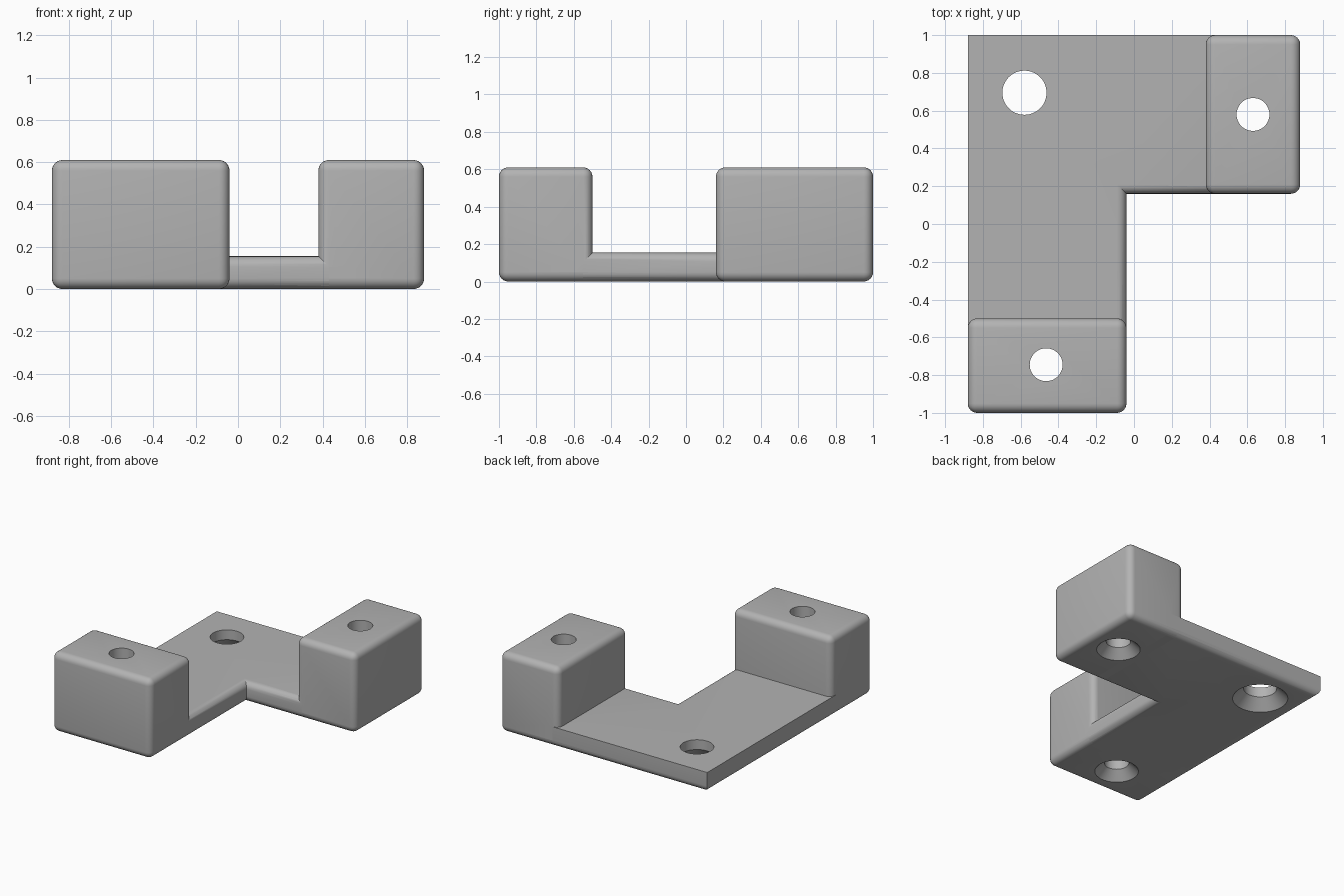
import bpy
import bmesh
from math import radians
from mathutils import Matrix, Vector

cube = bpy.data.objects.get("Cube")
if cube:
    bpy.data.objects.remove(cube, do_unlink=True)

RADIUS = 0.05      # edge rounding
SEGMENTS = 6
BLOCK_TOP = 0.61
PLATE_TOP = 0.155

grey = bpy.data.materials.new("plain grey")
grey.use_nodes = True
grey.diffuse_color = (0.45, 0.45, 0.45, 1)
grey.node_tree.nodes["Principled BSDF"].inputs["Base Color"].default_value = grey.diffuse_color


def make_object(name, bm):
    bmesh.ops.recalc_face_normals(bm, faces=bm.faces)
    mesh = bpy.data.meshes.new(name)
    bm.to_mesh(mesh)
    bm.free()
    mesh.materials.append(grey)
    obj = bpy.data.objects.new(name, mesh)
    bpy.context.collection.objects.link(obj)
    return obj


def round_edges(bm, edges):
    bmesh.ops.bevel(bm, geom=edges, offset=RADIUS, offset_type='OFFSET',
                    segments=SEGMENTS, profile=0.5, affect='EDGES')


def prism(outline, height):
    bm = bmesh.new()
    base = bm.faces.new([bm.verts.new((x, y, 0)) for x, y in outline])
    top = bmesh.ops.extrude_face_region(bm, geom=[base], use_keep_orig=True)
    moved = [v for v in top["geom"] if isinstance(v, bmesh.types.BMVert)]
    bmesh.ops.translate(bm, verts=moved, vec=(0, 0, height))
    bmesh.ops.recalc_face_normals(bm, faces=bm.faces)
    return bm


def rounded_block(name, x0, x1, y0, y1):
    bm = prism([(x0, y0), (x1, y0), (x1, y1), (x0, y1)], BLOCK_TOP)
    round_edges(bm, bm.edges[:])
    return make_object(name, bm)


def screw_cutter(name, x, y, hole, rim, depth):
    # Straight shaft with a countersink opening on the underside
    bm = bmesh.new()
    rings = [(-0.1, rim), (0, rim), (depth, hole), (1, hole)]
    previous = None
    for z, r in rings:
        ring = bmesh.ops.create_circle(
            bm, segments=48, radius=r, cap_ends=previous is None or z == 1,
            matrix=Matrix.Translation((x, y, z)))["verts"]
        if previous:
            for i in range(len(ring)):
                j = (i + 1) % len(ring)
                bm.faces.new((previous[i], previous[j], ring[j], ring[i]))
        previous = ring
    obj = make_object(name, bm)
    obj.hide_render = True
    return obj


def combine(target, other, operation):
    mod = target.modifiers.new(operation.lower(), 'BOOLEAN')
    mod.operation = operation
    mod.solver = 'EXACT'
    mod.object = other
    bpy.context.view_layer.objects.active = target
    bpy.ops.object.modifier_apply(modifier=mod.name)
    bpy.data.objects.remove(other, do_unlink=True)


# L-shaped plate: rounded underside and rounded rim along the inner notch
bm = prism([(-0.88, -0.6), (-0.04, -0.6), (-0.04, 0.16),
            (0.5, 0.16), (0.5, 1), (-0.88, 1)], PLATE_TOP)
soft = []
for e in bm.edges:
    a, b = (v.co for v in e.verts)
    mid = (a + b) / 2
    if abs(a.z - b.z) > 0.01 or abs(mid.y + 0.6) < 0.01 or abs(mid.x - 0.5) < 0.01:
        continue
    on_notch = (Vector((mid.x, mid.y)) - Vector((0.1, 0.0))).length < 0.4
    if mid.z < 0.01 or on_notch:
        soft.append(e)
round_edges(bm, soft)
bracket = make_object("corner_bracket", bm)

# Raised blocks at both ends
combine(bracket, rounded_block("front_block", -0.88, -0.04, -1, -0.5), 'UNION')
combine(bracket, rounded_block("left_block", 0.38, 0.88, 0.16, 1), 'UNION')

# Countersunk screw holes
for name, x, y, hole, rim, depth in [
        ("front_hole", -0.465, -0.745, 0.087, 0.154, 0.067),
        ("left_hole", 0.63, 0.58, 0.087, 0.154, 0.067),
        ("corner_hole", -0.58, 0.695, 0.117, 0.195, 0.08)]:
    combine(bracket, screw_cutter(name, x, y, hole, rim, depth), 'DIFFERENCE')

bpy.ops.object.select_all(action='DESELECT')
bracket.select_set(True)
bpy.context.view_layer.objects.active = bracket
bpy.ops.object.shade_smooth_by_angle(angle=radians(30))
